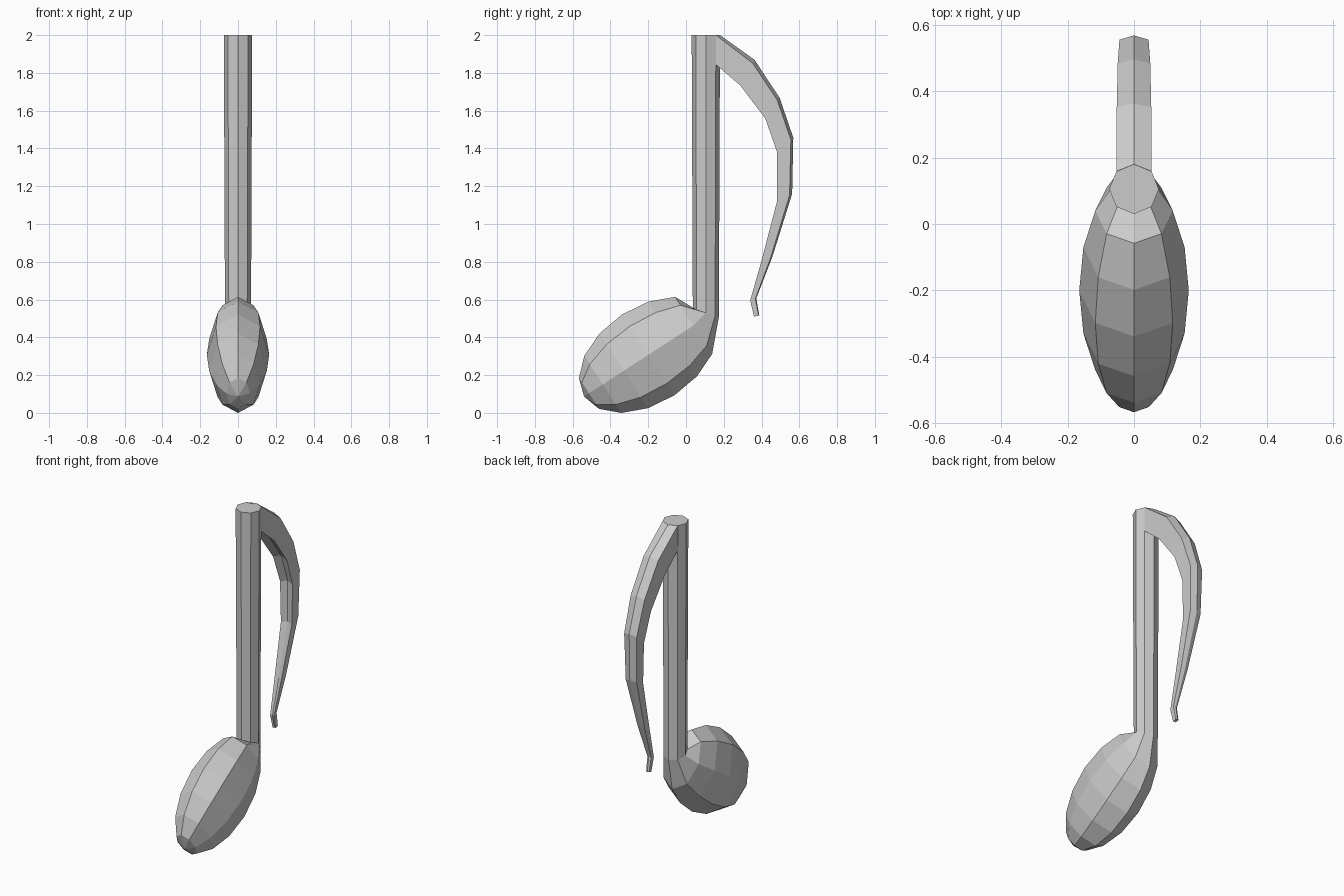
import bpy, bmesh
from math import sin, cos, pi, radians
from mathutils import Vector

if "Cube" in bpy.data.objects:
    bpy.data.objects.remove(bpy.data.objects["Cube"])


def loft(name, rings, tip=None):
    """Skin closed rings of points; close the start with a tip point or a cap."""
    bm = bmesh.new()
    loops = [[bm.verts.new(p) for p in ring] for ring in rings]
    n = len(rings[0])
    for a, b in zip(loops, loops[1:]):
        for i in range(n):
            j = (i + 1) % n
            bm.faces.new((a[i], a[j], b[j], b[i]))
    if tip is not None:
        t = bm.verts.new(tip)
        for i in range(n):
            bm.faces.new((t, loops[0][(i + 1) % n], loops[0][i]))
    else:
        bm.faces.new(loops[0][::-1])
    bm.faces.new(loops[-1])
    bmesh.ops.recalc_face_normals(bm, faces=bm.faces[:])
    mesh = bpy.data.meshes.new(name)
    bm.to_mesh(mesh)
    bm.free()
    ob = bpy.data.objects.new(name, mesh)
    bpy.context.collection.objects.link(ob)
    return ob


# Note head: tilted 8-sided ellipsoid whose last ring flows into the stem
centre = Vector((0, -0.2, 0.307))
tilt = radians(33)
axis = Vector((0, cos(tilt), sin(tilt)))
perp = Vector((0, -sin(tilt), cos(tilt)))
LONG, SHORT, WIDE = 0.405, 0.255, 0.165
angles = [i * pi / 4 for i in range(8)]

rings = []
for k in range(1, 7):
    u = k * pi / 8
    rings.append([centre - axis * LONG * cos(u)
                  + perp * SHORT * sin(u) * cos(t)
                  + Vector((WIDE * sin(u) * sin(t), 0, 0)) for t in angles])

# Stem: slightly flared octagonal post
for r, z, slope in ((0.069, 0.53, 0.022), (0.075, 2.0, 0)):
    rings.append([Vector((r * sin(t), 0.105 - r * cos(t), z + slope * cos(t)))
                  for t in angles])
loft("note_head_and_stem", rings, tip=centre - axis * LONG)

# Flag: curved tapering strip with a ridge (outer y, z, inner y, z, half width)
path = [
    (0.180, 2.000, 0.158, 1.844, 0.053),
    (0.362, 1.870, 0.288, 1.733, 0.052),
    (0.495, 1.670, 0.420, 1.558, 0.049),
    (0.568, 1.457, 0.483, 1.378, 0.044),
    (0.562, 1.160, 0.483, 1.124, 0.038),
    (0.458, 0.828, 0.400, 0.807, 0.024),
    (0.372, 0.606, 0.340, 0.595, 0.013),
    (0.388, 0.516, 0.360, 0.510, 0.010),
]
sections = []
for k, (oy, oz, iy, iz, w) in enumerate(path):
    outer, inner = Vector((0, oy, oz)), Vector((0, iy, iz))
    out = Vector((0, 1, 0)) if k == 0 else (outer - inner).normalized()
    ridge = out * w * 0.4
    side = Vector((w, 0, 0))
    sections.append([outer - ridge - side, outer, outer - ridge + side,
                     inner + side, inner + ridge, inner - side])
loft("flag", sections)
